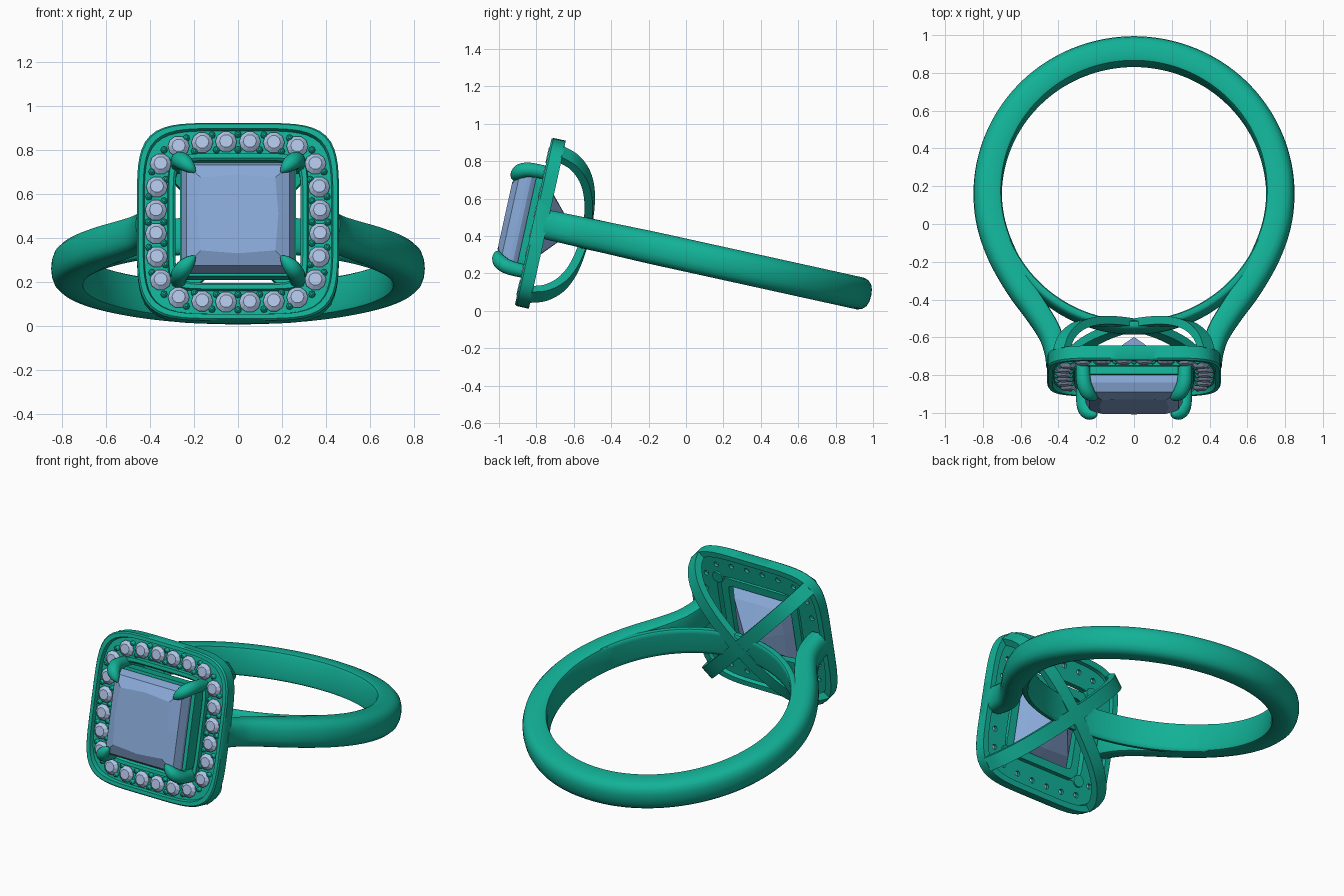
import bpy, bmesh, math
from mathutils import Vector, Matrix

if "Cube" in bpy.data.objects:
    bpy.data.objects.remove(bpy.data.objects["Cube"])

# Everything is modelled with the finger hole along z, then tilted into place
PLACE = Matrix.Translation((0, 0.16, 0.262)) @ Matrix.Rotation(math.radians(-12.4), 4, 'X')


def material(name, rgb):
    m = bpy.data.materials.new(name)
    m.diffuse_color = (*rgb, 1)
    m.use_nodes = True
    m.node_tree.nodes["Principled BSDF"].inputs["Base Color"].default_value = m.diffuse_color
    return m


METAL = material("teal_metal", (0.006, 0.44, 0.31))
BLUE = material("blue_gem", (0.25, 0.40, 0.69))
PALE = material("pale_gem", (0.43, 0.55, 0.78))


def skin(bm, rings, cyclic=False):
    """Bridge equal-sized rings of points; cap the ends unless cyclic."""
    vs = [[bm.verts.new(p) for p in r] for r in rings]
    n = len(vs[0])
    for i in range(len(vs) if cyclic else len(vs) - 1):
        a, b = vs[i], vs[(i + 1) % len(vs)]
        for j in range(n):
            k = (j + 1) % n
            bm.faces.new((a[j], a[k], b[k], b[j]))
    if not cyclic:
        bm.faces.new(vs[0])
        bm.faces.new(vs[-1])


def finish(bm, name, mat, angle=None):
    bmesh.ops.recalc_face_normals(bm, faces=bm.faces)
    me = bpy.data.meshes.new(name)
    bm.to_mesh(me)
    bm.free()
    me.transform(PLACE)
    me.materials.append(mat)
    if angle:
        me.shade_smooth()
        me.set_sharp_from_angle(angle=math.radians(angle))
    ob = bpy.data.objects.new(name, me)
    bpy.context.collection.objects.link(ob)
    return ob


def spline(pts, steps=6):
    """Catmull-Rom through points of any dimension."""
    pts = [Vector(p) for p in pts]
    q = [2 * pts[0] - pts[1]] + pts + [2 * pts[-1] - pts[-2]]
    out = []
    for i in range(1, len(q) - 2):
        a, b, c, d = q[i - 1:i + 3]
        for s in range(steps):
            t = s / steps
            out.append(0.5 * (2 * b + (c - a) * t + (2 * a - 5 * b + 4 * c - d) * t * t
                              + (3 * b - a - 3 * c + d) * t ** 3))
    return out + [pts[-1]]


def sweep(bm, path, side, profile, scales=None):
    """Sweep (u, v) profile along a planar path; v runs along the plane normal."""
    rings = []
    for i, p in enumerate(path):
        t = (path[min(i + 1, len(path) - 1)] - path[max(i - 1, 0)]).normalized()
        nrm = t.cross(side)
        su, sv = scales[i] if scales else (1, 1)
        rings.append([p + nrm * u * su + side * v * sv for u, v in profile])
    skin(bm, rings)


def outline(h, y, n, count=96):
    """Cushion-shaped loop facing -y."""
    pts = []
    for k in range(count):
        a = 2 * math.pi * k / count
        c, s = math.cos(a), math.sin(a)
        r = h / (abs(c) ** n + abs(s) ** n) ** (1 / n)
        pts.append((r * c, y, r * s))
    return pts


def disc(r, y, cx, cz, n):
    return [(cx + r * math.cos(2 * math.pi * k / n), y,
             cz + r * math.sin(2 * math.pi * k / n)) for k in range(n)]


Z = Vector((0, 0, 1))
half = [(-0.075, 0.06), (-0.069, 0.08), (-0.052, 0.087), (0.015, 0.087), (0.042, 0.079),
        (0.062, 0.06), (0.072, 0.032)]
D = half + [(0.075, 0)] + [(u, -v) for u, v in reversed(half)]

# Band: round the finger, with shoulders flowing out to the halo
shoulder = [(0.41, -0.935, 0), (0.417, -0.86, 0), (0.447, -0.76, 0), (0.515, -0.645, 0),
            (0.61, -0.505, 0), (0.695, -0.345, 0)]
arc = [(0.775 * math.cos(math.radians(a)), 0.775 * math.sin(math.radians(a)), 0)
       for a in range(-15, 196, 10)]
path = spline(shoulder + arc + [(-x, y, z) for x, y, z in reversed(shoulder)], 5)
scales = []
for p in path:
    k = min(1, max(0, (p.y + 0.95) / 0.6))
    scales.append((0.72 + 0.28 * k, 0.9 + 0.1 * k))
bm = bmesh.new()
sweep(bm, path, Z, D, scales)
finish(bm, "band", METAL, 40)

# Thin inner arc closing the finger hole at the front
path = [Vector((0.729 * math.cos(math.radians(a)), 0.729 * math.sin(math.radians(a)), 0))
        for a in range(-158, -21, 4)]
bm = bmesh.new()
sweep(bm, path, Z, D, [(0.36, 0.96)] * len(path))
finish(bm, "front_arc", METAL, 40)

# Two crossed arches from the halo corners behind the gem
strip = [(-0.022, -0.042), (-0.022, 0.042), (0.022, 0.042), (0.022, -0.042)]
side_pts = [(0.385, -0.935), (0.355, -0.85), (0.285, -0.775), (0.17, -0.728)]
bm = bmesh.new()
for sz in (1, -1):
    pts = [(d, y, d * sz) for d, y in side_pts] + [(0, -0.71, 0)]
    pts += [(-d, y, -d * sz) for d, y in reversed(side_pts)]
    sweep(bm, spline(pts), Vector((1, 0, -sz)).normalized(), strip)
finish(bm, "crossed_arches", METAL, 40)

# Halo: cushion frame with a channel in front and a recessed back
section = [(0.46, -0.99), (0.453, -1.0), (0.432, -1.0), (0.426, -0.975), (0.32, -0.975),
           (0.315, -1.0), (0.295, -1.0), (0.285, -0.99), (0.285, -0.945), (0.42, -0.945),
           (0.426, -0.923), (0.46, -0.923)]
bm = bmesh.new()
skin(bm, [outline(h, y, 5 + 3 * min(1, max(0, (0.42 - h) / 0.1))) for h, y in section], True)
halo = finish(bm, "halo", METAL, 35)

# Small round gems in the channel, six a side, with drilled holes behind
row = [(-0.27, 0.352), (-0.163, 0.369), (-0.054, 0.373),
       (0.054, 0.373), (0.163, 0.369), (0.27, 0.352)]
spots = []
for q in range(4):
    c, s = round(math.cos(q * math.pi / 2)), round(math.sin(q * math.pi / 2))
    spots += [(x * c + z * s, z * c - x * s) for x, z in row]
gems, drills, beads = bmesh.new(), bmesh.new(), bmesh.new()
for i, (x, z) in enumerate(spots):
    skin(gems, [disc(r, y, x, z, 10) for r, y in
                ((0.004, -0.956), (0.049, -0.982), (0.049, -0.987), (0.03, -1.004))])
    skin(drills, [disc(0.016, y, x, z, 12) for y in (-0.99, -0.91)])
    # Metal beads between neighbouring gems
    nx, nz = spots[(i + 1) % len(spots)]
    mid = Vector(((x + nx) / 2, (z + nz) / 2))
    for off in (-0.036, 0.036):
        b = mid + mid.normalized() * off
        skin(beads, [disc(r, y, b.x, b.y, 8) for r, y in
                     ((0.016, -0.97), (0.015, -0.988), (0.006, -0.997))])
finish(gems, "halo_gems", PALE)
finish(beads, "halo_beads", METAL, 40)
cutter = finish(drills, "drill_cutter", METAL)
cutter.hide_render = True
cutter.hide_set(True)
cut = halo.modifiers.new("drill", 'BOOLEAN')
cut.operation = 'DIFFERENCE'
cut.object = cutter

# Square seat under the main gem
bm = bmesh.new()
skin(bm, [outline(h, y, 20) for h, y in
          ((0.264, -1.035), (0.264, -0.955), (0.215, -0.955), (0.235, -1.035))], True)
finish(bm, "gem_seat", METAL, 40)

# Main square-cut gem: rings of corner and mid-side points
bm = bmesh.new()
rings = []
for h, y, m in ((0.004, -0.78, 1), (0.16, -0.925, 1.03), (0.25, -1.05, 1), (0.256, -1.06, 1),
                (0.256, -1.08, 1), (0.235, -1.125, 1), (0.17, -1.155, 1.08)):
    e = h * m
    rings.append([(a, y, b) for a, b in ((h, h), (0, e), (-h, h), (-e, 0),
                                         (-h, -h), (0, -e), (h, -h), (e, 0))])
skin(bm, rings)
finish(bm, "main_gem", BLUE)

# Four claws gripping the gem corners
circle = [(0.04 * math.cos(k * math.pi / 6), 0.04 * math.sin(k * math.pi / 6)) for k in range(12)]
claw = [(0.268, -0.935, 0.9), (0.27, -1.02, 0.95), (0.264, -1.09, 1.0), (0.243, -1.132, 0.95),
        (0.215, -1.148, 0.62), (0.196, -1.15, 0.15)]
bm = bmesh.new()
prof = spline(claw, 4)
for sx in (1, -1):
    for sz in (1, -1):
        sweep(bm, [Vector((sx * d, y, sz * d)) for d, y, r in prof],
              Vector((sx, 0, -sz)).normalized(), circle, [(r, r) for d, y, r in prof])
finish(bm, "claws", METAL, 50)
